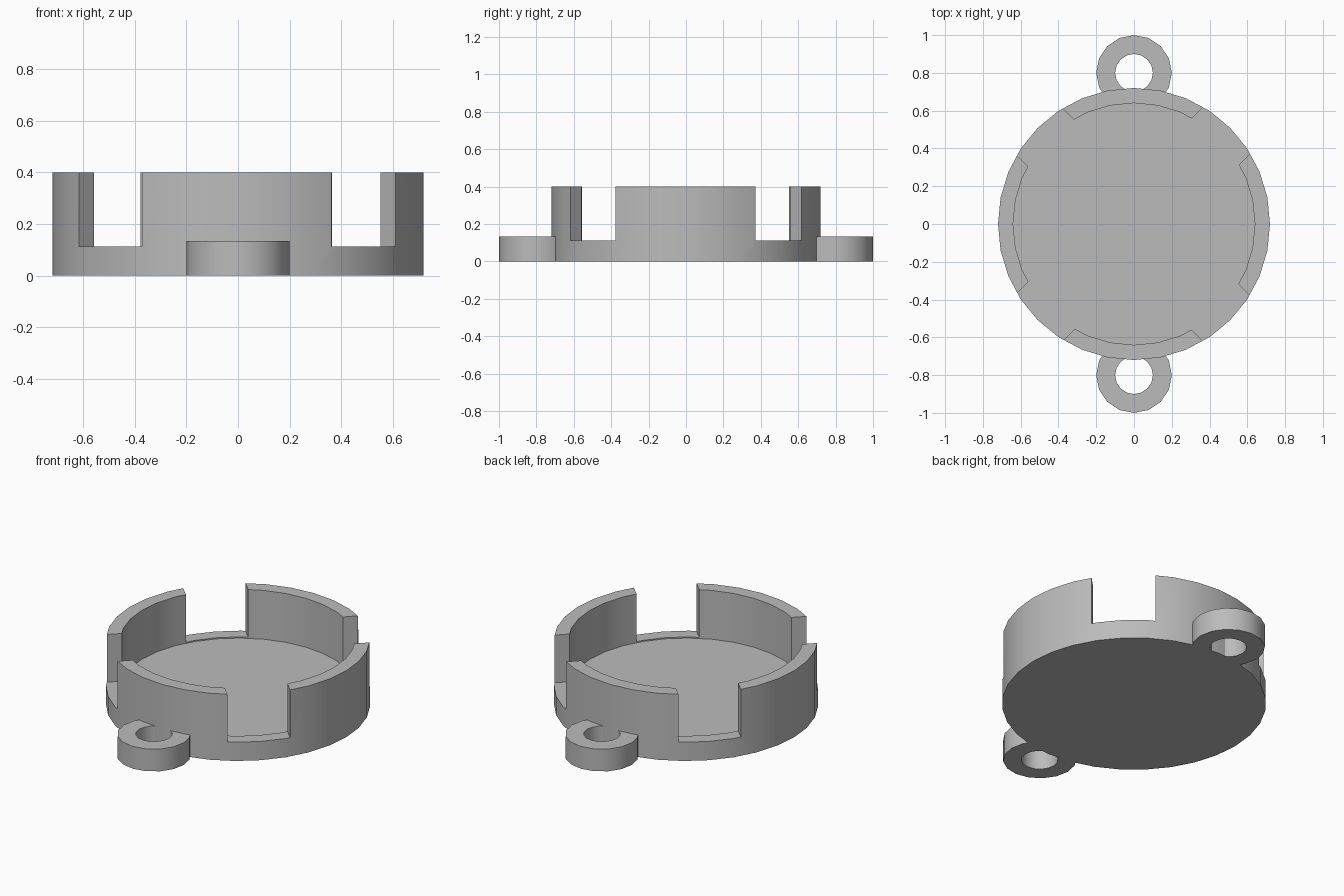
import bpy
import bmesh
import math
from mathutils import Matrix

cube = bpy.data.objects.get("Cube")
if cube:
    bpy.data.objects.remove(cube, do_unlink=True)

grey = bpy.data.materials.new("plain grey")
grey.use_nodes = True
colour = (0.5, 0.5, 0.5, 1)
grey.diffuse_color = colour
grey.node_tree.nodes["Principled BSDF"].inputs["Base Color"].default_value = colour

HEIGHT, OUTER, INNER = 0.4, 0.72, 0.64
FLOOR, SLOT_FLOOR, LUG_HEIGHT = 0.106, 0.113, 0.134


def make_object(name, bm):
    mesh = bpy.data.meshes.new(name)
    bm.to_mesh(mesh)
    bm.free()
    mesh.materials.append(grey)
    obj = bpy.data.objects.new(name, mesh)
    bpy.context.collection.objects.link(obj)
    return obj


def cylinder(name, radius, bottom, top, sides, y=0):
    bm = bmesh.new()
    bmesh.ops.create_cone(bm, cap_ends=True, segments=sides, radius1=radius,
                          radius2=radius, depth=top - bottom,
                          matrix=Matrix.Translation((0, y, (bottom + top) / 2)))
    return make_object(name, bm)


def slot_bar(name, angle, low, high):
    """Long bar through the centre, spanning low to high across its width."""
    bm = bmesh.new()
    place = (Matrix.Rotation(math.radians(angle), 4, "Z")
             @ Matrix.Translation((0, (low + high) / 2, SLOT_FLOOR + 0.5))
             @ Matrix.Diagonal((3, high - low, 1, 1)))
    bmesh.ops.create_cube(bm, size=1, matrix=place)
    return make_object(name, bm)


def cut(obj, cutter):
    mod = obj.modifiers.new("cut", "BOOLEAN")
    mod.operation = "DIFFERENCE"
    mod.solver = "EXACT"
    mod.object = cutter
    bpy.context.view_layer.objects.active = obj
    bpy.ops.object.modifier_apply(modifier=mod.name)
    bpy.data.objects.remove(cutter, do_unlink=True)


def smooth(obj):
    bpy.ops.object.select_all(action="DESELECT")
    obj.select_set(True)
    bpy.context.view_layer.objects.active = obj
    bpy.ops.object.shade_smooth_by_angle(angle=math.radians(30))


# Round cup with a shallow floor and four diagonal slots in its wall
cup = cylinder("cup", OUTER, 0, HEIGHT, 32)
cut(cup, cylinder("hollow", INNER, FLOOR, 1, 32))
cut(cup, slot_bar("slot_a", 45, -0.171, 0.178))
cut(cup, slot_bar("slot_b", -45, -0.181, 0.165))
smooth(cup)

# Mounting lugs with a round hole, front and back
for name, y in (("front_lug", -0.8), ("back_lug", 0.8)):
    lug = cylinder(name, 0.2, 0, LUG_HEIGHT, 16, y)
    cut(lug, cylinder("lug_hole", 0.1, -1, 1, 16, y))
    cut(lug, cylinder("lug_trim", OUTER - 0.03, -1, 1, 32))
    smooth(lug)
